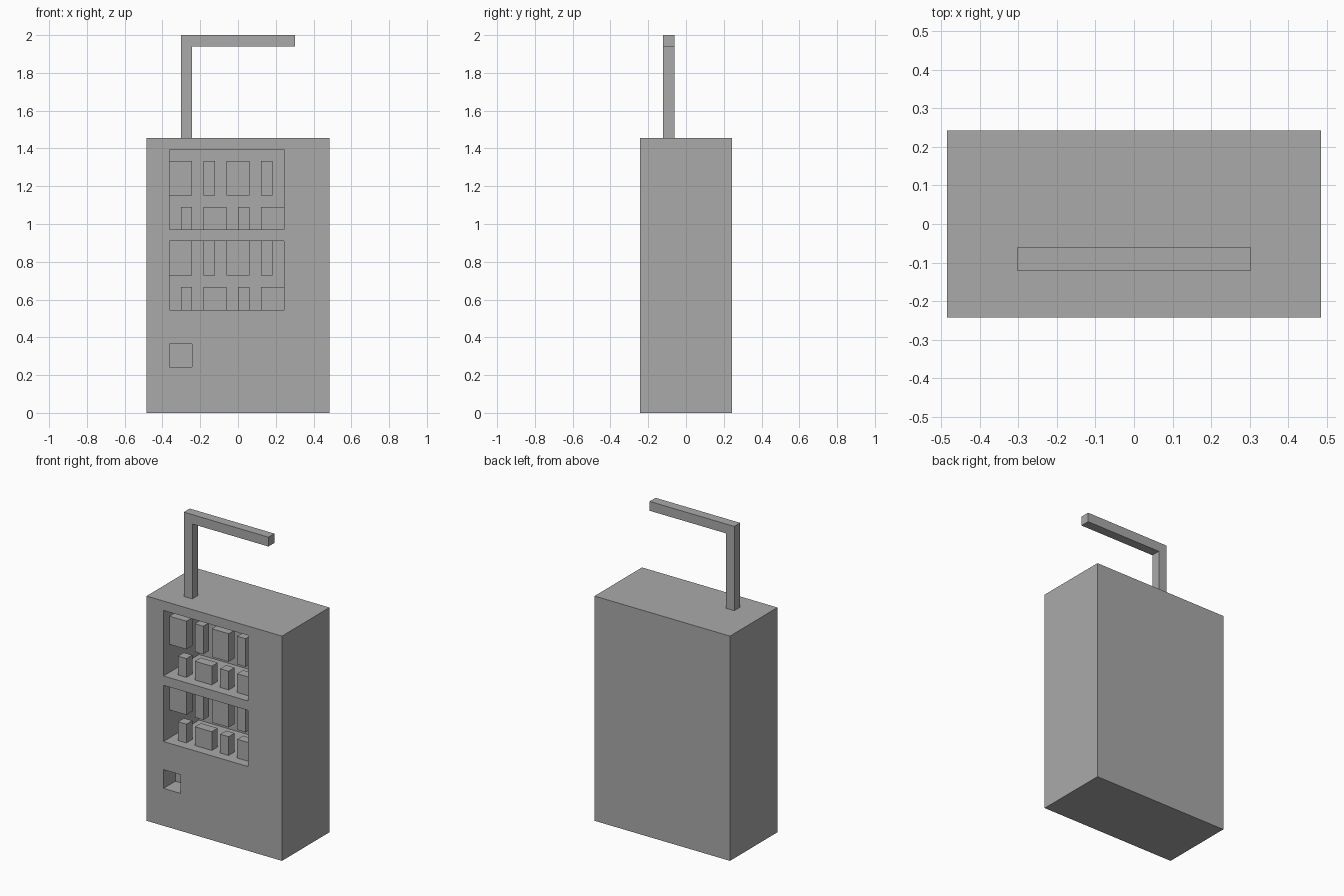
import bpy
import bmesh

default = bpy.data.objects.get("Cube")
if default:
    bpy.data.objects.remove(default, do_unlink=True)

U = 2 / 33  # one block of the modelling grid

grey = bpy.data.materials.new("plain_grey")
grey.use_nodes = True
GREY = (0.4, 0.4, 0.4, 1)
grey.diffuse_color = GREY
grey.node_tree.nodes["Principled BSDF"].inputs["Base Color"].default_value = GREY


def box(name, x, y, z):
    """Box spanning the given (low, high) ranges in grid blocks."""
    bm = bmesh.new()
    bmesh.ops.create_cube(bm, size=1)
    for v in bm.verts:
        v.co = [U * (lo + (hi - lo) * (c + 0.5)) for c, (lo, hi) in zip(v.co, (x, y, z))]
    mesh = bpy.data.meshes.new(name)
    bm.to_mesh(mesh)
    bm.free()
    mesh.materials.append(grey)
    obj = bpy.data.objects.new(name, mesh)
    bpy.context.collection.objects.link(obj)
    return obj


# Cabinet
cabinet = box("cabinet", (-8, 8), (-4, 4), (0, 24))

# Display windows and dispensing slot, cut into the front
openings = {
    "upper_window": ((-6, 4), (-5, 2), (16, 23)),
    "lower_window": ((-6, 4), (-5, 2), (9, 15)),
    "dispensing_slot": ((-6, -4), (-5, -2), (4, 6)),
}
for name, spans in openings.items():
    cutter = box(name + "_cutter", *spans)
    cutter.hide_render = True
    cutter.hide_set(True)
    cut = cabinet.modifiers.new(name, "BOOLEAN")
    cut.operation = "DIFFERENCE"
    cut.solver = "EXACT"
    cut.object = cutter

# Apply the cuts and drop the cutters
graph = bpy.context.evaluated_depsgraph_get()
cabinet.data = bpy.data.meshes.new_from_object(cabinet.evaluated_get(graph))
cabinet.modifiers.clear()
for name in openings:
    bpy.data.objects.remove(bpy.data.objects[name + "_cutter"], do_unlink=True)

# Goods: a hanging row and a standing row in each window
hanging = [(-6, -4), (-3, -2), (-1, 1), (2, 3)]
standing = [(-5, -4), (-3, -1), (0, 1), (2, 4)]
for window, floor, hang in (("upper", 16, 19), ("lower", 9, 12)):
    for i, (a, b) in enumerate(zip(hanging, standing), 1):
        box(f"{window}_hanging_item_{i}", a, (-3, -2), (hang, hang + 3))
        box(f"{window}_standing_item_{i}", b, (-3, -2), (floor, floor + 2))

# Post and arm on the roof
box("roof_post", (-5, -4), (-2, -1), (24, 32))
box("roof_arm", (-5, 5), (-2, -1), (32, 33))
